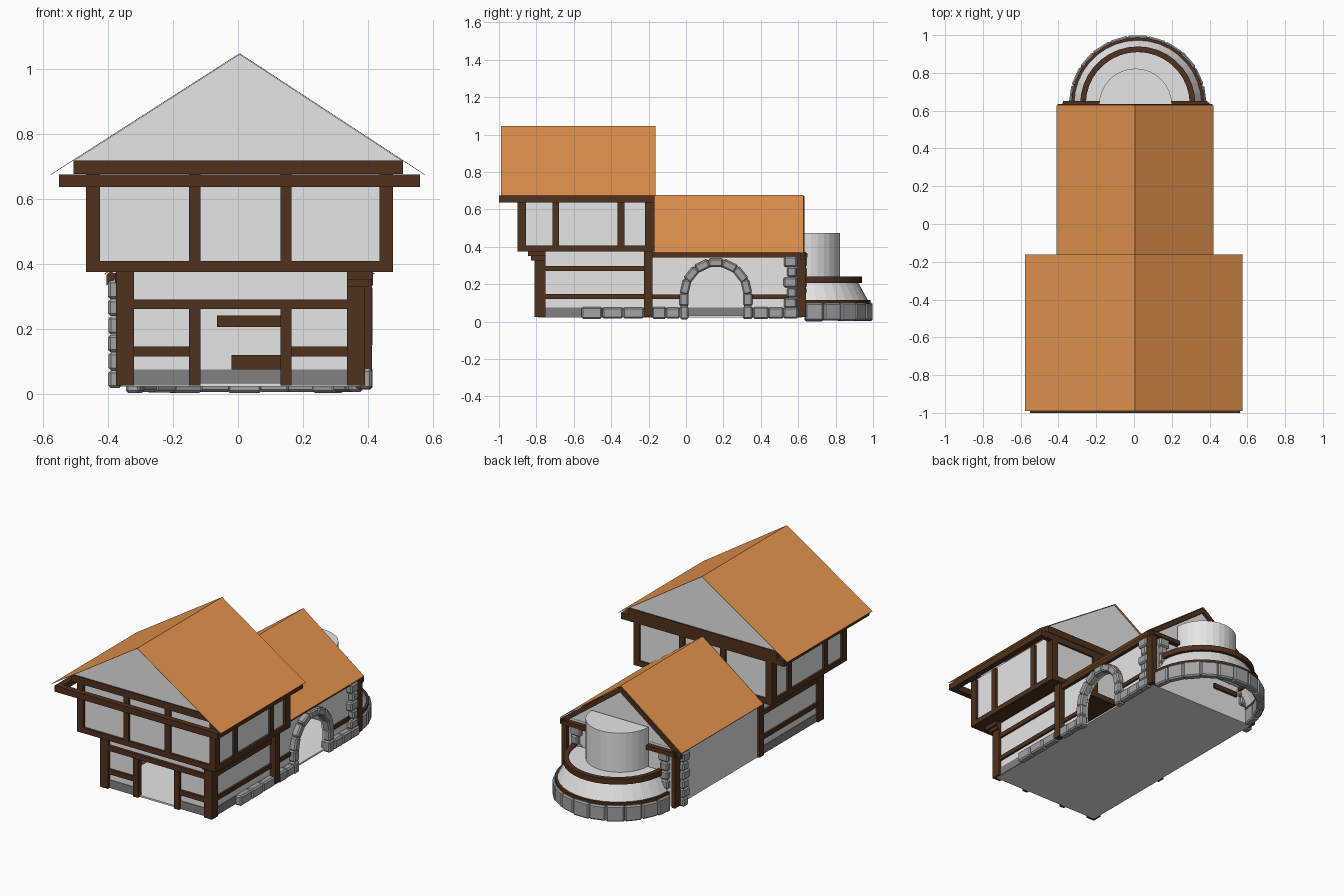
import bpy, bmesh, math, random
from mathutils import Matrix, Vector

random.seed(4)


def material(name, rgb):
    m = bpy.data.materials.new(name)
    m.diffuse_color = (*rgb, 1)
    return m


PLASTER = material("pale plaster", (0.79, 0.79, 0.79))
TIMBER = material("dark timber", (0.08, 0.032, 0.013))
TILE = material("orange roof", (0.79, 0.295, 0.076))
STONE = material("grey stone", (0.36, 0.365, 0.37))
BASE = material("dark grey base", (0.22, 0.22, 0.22))


def finish(name, bm, mat):
    bmesh.ops.recalc_face_normals(bm, faces=bm.faces)
    me = bpy.data.meshes.new(name)
    bm.to_mesh(me)
    bm.free()
    me.materials.append(mat)
    ob = bpy.data.objects.new(name, me)
    bpy.context.collection.objects.link(ob)
    return ob


def boxes(name, mat, *bounds):
    """Boxes given as x0, x1, y0, y1, z0, z1."""
    bm = bmesh.new()
    for x0, x1, y0, y1, z0, z1 in bounds:
        m = Matrix.Translation(((x0 + x1) / 2, (y0 + y1) / 2, (z0 + z1) / 2))
        m = m @ Matrix.Diagonal((x1 - x0, y1 - y0, z1 - z0, 1))
        bmesh.ops.create_cube(bm, size=1, matrix=m)
    return finish(name, bm, mat)


def prism(name, mat, pts, a, b, axis="y"):
    """Profile (u, z) extruded from a to b along x or y."""
    bm = bmesh.new()
    place = lambda u, t, z: (u, t, z) if axis == "y" else (t, u, z)
    lo = [bm.verts.new(place(u, a, z)) for u, z in pts]
    hi = [bm.verts.new(place(u, b, z)) for u, z in pts]
    bm.faces.new(lo)
    bm.faces.new(hi)
    n = len(pts)
    for i in range(n):
        j = (i + 1) % n
        bm.faces.new((lo[i], lo[j], hi[j], hi[i]))
    return finish(name, bm, mat)


def roof(name, mat, x0, x1, z0, z1, t, ya, yb):
    xc = 0.005
    prism(name, mat, [(x0, z0), (xc, z1), (x1, z0), (x1, z0 - t), (xc, z1 - t), (x0, z0 - t)], ya, yb)


def half_lathe(name, mat, profile, cx, cy, segs, closed=False):
    bm = bmesh.new()
    rings = []
    for i in range(segs + 1):
        a = math.pi * i / segs
        rings.append([bm.verts.new((cx + r * math.cos(a), cy + r * math.sin(a), z)) for r, z in profile])
    n = len(profile)
    for p, q in zip(rings, rings[1:]):
        for k in range(n if closed else n - 1):
            l = (k + 1) % n
            bm.faces.new((p[k], q[k], q[l], p[l]))
    bmesh.ops.remove_doubles(bm, verts=bm.verts, dist=1e-5)
    return finish(name, bm, mat)


def stones(name, blocks):
    """Chipped blocks given as centre, size, rotation matrix."""
    bm = bmesh.new()
    for c, s, rot in blocks:
        s = [v * random.uniform(0.95, 1.06) for v in s]
        m = Matrix.Translation(c) @ rot @ Matrix.Diagonal((*s, 1))
        bmesh.ops.create_cube(bm, size=1, matrix=m)
    bmesh.ops.bevel(bm, geom=bm.edges[:], offset=0.008, segments=1, affect="EDGES")
    return finish(name, bm, STONE)


I4 = Matrix.Identity(4)

# ground floor walls, hollow with an open doorway and an archway
L, R, F, B = -0.36, 0.375, -0.79, 0.62
boxes("front_wall", PLASTER, (L, -0.13, F, F + 0.02, 0.03, 0.38), (0.14, R, F, F + 0.02, 0.03, 0.38),
      (-0.13, 0.14, F, F + 0.02, 0.27, 0.38))
boxes("left_and_back_wall", PLASTER, (L, L + 0.02, F, B, 0.03, 0.38), (L, R, B - 0.02, B, 0.03, 0.38))
arch = [(0.16 - 0.15 * math.cos(math.pi * i / 10), 0.145 + 0.15 * math.sin(math.pi * i / 10)) for i in range(11)]
prism("right_wall", PLASTER, [(F, 0.38), (F, 0.03), (0.01, 0.03)] + arch + [(0.31, 0.03), (B, 0.03), (B, 0.38)],
      R - 0.02, R, "x")
boxes("floor", PLASTER, (L, R, F, B, 0.023, 0.033))
e = 0.004
boxes("wall_base", BASE,
      (L - e, -0.13, F - e, F + 0.024, 0.025, 0.075), (0.14, R + e, F - e, F + 0.024, 0.025, 0.075),
      (R - 0.024, R + e, F, 0.01, 0.025, 0.075), (R - 0.024, R + e, 0.31, B, 0.025, 0.075),
      (L - e, L + 0.024, F, -0.19, 0.025, 0.075), (L + 0.01, L + 0.024, -0.19, B, 0.025, 0.075),
      (L + 0.01, R, B - 0.024, B - 0.01, 0.025, 0.075))

# ground floor timber
boxes("front_ground_timber", TIMBER,
      (-0.375, -0.32, -0.81, -0.75, 0.025, 0.38), (0.335, 0.39, -0.81, -0.75, 0.025, 0.38),
      (-0.15, -0.115, -0.81, -0.775, 0.025, 0.26), (0.13, 0.165, -0.81, -0.775, 0.025, 0.26),
      (-0.33, 0.34, -0.807, -0.78, 0.26, 0.29),
      (-0.33, -0.15, -0.805, -0.78, 0.115, 0.145), (0.16, 0.34, -0.805, -0.78, 0.115, 0.145))
boxes("corner_bracket", TIMBER, (0.335, 0.415, -0.845, -0.75, 0.35, 0.38), (0.335, 0.402, -0.828, -0.75, 0.328, 0.35))
for side, xa, xb, xm in (("left", -0.375, -0.35, 0), ("right", 0.365, 0.39, 0.022)):
    boxes(side + "_ground_timber", TIMBER,
          (xa, xb + xm, -0.225, -0.18, 0.025, 0.38), (xa, xb + xm * 0.5, 0.59, 0.642, 0.025, 0.37),
          (xa + 0.003, xb - 0.003, -0.76, -0.22, 0.27, 0.298), (xa + 0.003, xb - 0.003, -0.76, -0.22, 0.12, 0.147))
boxes("arch_side_timber", TIMBER, (0.365, 0.385, -0.18, -0.02, 0.12, 0.145), (0.365, 0.385, 0.34, 0.55, 0.12, 0.145))
boxes("rear_eave_beams", TIMBER, (0.37, 0.397, -0.18, 0.642, 0.342, 0.372), (-0.378, -0.355, -0.18, 0.642, 0.342, 0.372),
      (-0.375, 0.39, 0.615, 0.65, 0.342, 0.368))
boxes("inner_timber", TIMBER, (-0.065, 0.15, 0.585, 0.605, 0.205, 0.24), (-0.02, 0.15, 0.585, 0.605, 0.075, 0.12),
      (-0.25, -0.08, 0.615, 0.632, 0.17, 0.2))

# upper storey
boxes("upper_walls", PLASTER, (-0.455, 0.462, -0.885, -0.18, 0.385, 0.685))
boxes("jetty_underside", TIMBER, (-0.46, 0.467, -0.89, -0.175, 0.374, 0.386))
for name, ya, yb in (("front", -0.9, -0.87), ("back", -0.2, -0.168)):
    boxes(name + "_upper_timber", TIMBER,
          (-0.468, -0.425, ya, yb, 0.38, 0.675), (-0.15, -0.115, ya, yb, 0.38, 0.675),
          (0.13, 0.165, ya, yb, 0.38, 0.675), (0.435, 0.477, ya, yb, 0.38, 0.675),
          (-0.468, 0.477, ya, yb, 0.375, 0.408), (-0.505, 0.507, ya - 0.003, yb + 0.003, 0.675, 0.717))
for side, xa, xb in (("left", -0.468, -0.44), ("right", 0.449, 0.477)):
    boxes(side + "_upper_timber", TIMBER,
          (xa, xb, -0.9, -0.855, 0.38, 0.675), (xa, xb, -0.715, -0.68, 0.38, 0.675),
          (xa, xb, -0.365, -0.33, 0.38, 0.675), (xa, xb, -0.22, -0.168, 0.38, 0.675),
          (xa, xb, -0.9, -0.168, 0.375, 0.406))
boxes("front_roof_eave_frame", TIMBER, (-0.55, -0.515, -0.99, -0.168, 0.636, 0.674),
      (0.525, 0.56, -0.99, -0.168, 0.636, 0.674), (-0.55, 0.56, -1.0, -0.965, 0.636, 0.674),
      (-0.55, 0.56, -0.2, -0.168, 0.636, 0.674))

# roofs and gables
roof("front_roof", TILE, -0.577, 0.575, 0.674, 1.047, 0.002, -0.99, -0.162)
for name, y in (("front_gable", -0.895), ("middle_gable", -0.185)):
    prism(name, PLASTER, [(-0.506, 0.716), (0.506, 0.716), (0.005, 1.044)], y, y + 0.012)
roof("rear_roof", TILE, -0.41, 0.42, 0.37, 0.677, 0.004, -0.17, 0.628)
prism("rear_gable", PLASTER, [(-0.39, 0.37), (0.4, 0.37), (0.005, 0.666)], 0.605, 0.618)
roof("rear_gable_boards", TIMBER, -0.405, 0.415, 0.366, 0.671, 0.034, 0.612, 0.634)

# half-round oven at the back
CX, CY = 0.02, 0.635
half_lathe("oven_body", PLASTER, [(0.34, 0.02), (0.34, 0.11), (0.285, 0.21), (0.285, 0.232), (0, 0.232)], CX, CY, 18)
half_lathe("oven_upper_band", TIMBER, [(0.275, 0.207), (0.305, 0.207), (0.305, 0.24), (0.275, 0.24)], CX, CY, 18, True)
half_lathe("oven_lower_band", TIMBER, [(0.325, 0.095), (0.352, 0.095), (0.352, 0.115), (0.325, 0.115)], CX, CY, 18, True)
half_lathe("chimney_drum", PLASTER, [(0.193, 0.225), (0.193, 0.473), (0, 0.473)], 0.008, 0.63, 16)

# stonework
ring = []
N = 11
for i in range(N):
    a = math.pi * (i + 0.5) / N
    ring.append(((CX + 0.34 * math.cos(a), CY + 0.34 * math.sin(a), 0.052), (0.044, 0.102, 0.095),
                 Matrix.Rotation(a, 4, "Z")))
stones("oven_base_stones", ring)

blocks = []
for i in range(7):
    a = math.pi * (i + 0.5) / 7
    blocks.append(((0.387, 0.16 + 0.166 * math.cos(a), 0.148 + 0.166 * math.sin(a)), (0.05, 0.046, 0.08),
                   Matrix.Rotation(a, 4, "X")))
for s in (-1, 1):
    for z in (0.048, 0.118):
        blocks.append(((0.387, 0.16 + s * 0.17, z), (0.05, 0.048, 0.071), I4))
stones("archway_stones", blocks)

row = []
for y0, y1, n in ((-0.56, -0.225, 3), (-0.18, -0.035, 2), (0.36, 0.6, 3)):
    w = (y1 - y0) / n
    for i in range(n):
        row.append(((0.39, y0 + w * (i + 0.5), 0.046), (0.045, w, 0.06), I4))
stones("footing_stones", row)

quoins = []
for i in range(6):
    w = 0.068 if i % 2 else 0.052
    z = 0.045 + i * 0.055
    for x in (-0.378, 0.388):
        quoins.append(((x, 0.592 - w / 2, z), (0.042, w, 0.054), I4))
    if i > 1:
        for x, s in ((-0.325, 1), (0.34, -1)):
            quoins.append(((x + s * w / 2, 0.625, z), (w, 0.04, 0.054), I4))
stones("corner_stones", quoins)
